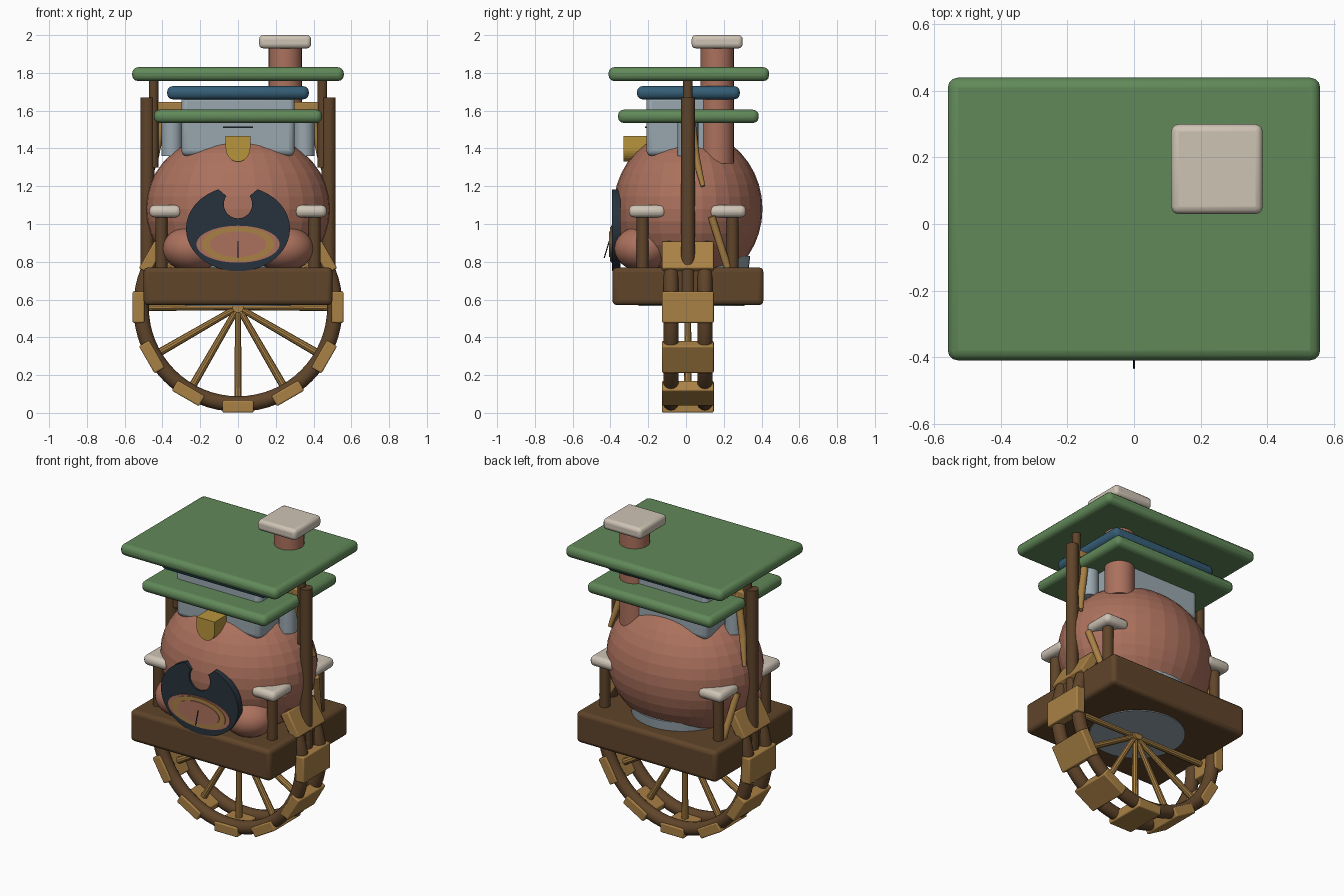
import bpy, bmesh, math
from mathutils import Vector

cube = bpy.data.objects.get("Cube")
if cube:
    bpy.data.objects.remove(cube, do_unlink=True)


def material(name, rgb):
    m = bpy.data.materials.new(name)
    m.use_nodes = True
    m.diffuse_color = (*rgb, 1)
    m.node_tree.nodes["Principled BSDF"].inputs["Base Color"].default_value = (*rgb, 1)
    return m


CLAY = material("terracotta", (0.41, 0.165, 0.11))
GREEN = material("leaf green", (0.12, 0.25, 0.10))
CREAM = material("cream", (0.62, 0.55, 0.46))
BROWN = material("dark brown", (0.115, 0.058, 0.023))
GOLD = material("tan wood", (0.40, 0.22, 0.06))
YELLOW = material("mustard", (0.48, 0.30, 0.045))
INK = material("charcoal blue", (0.02, 0.032, 0.045))
BLUE = material("slate blue", (0.035, 0.11, 0.18))
GREY = material("pale blue grey", (0.32, 0.39, 0.43))


def finish(name, mat, smooth=True):
    ob = bpy.context.object
    ob.name = name
    ob.data.materials.append(mat)
    if smooth:
        bpy.ops.object.shade_smooth_by_angle(angle=math.radians(35))
    return ob


def box(name, mat, lo, hi, bevel=0.02, turn=0.0):
    lo, hi = Vector(lo), Vector(hi)
    bpy.ops.mesh.primitive_cube_add(size=1, location=(lo + hi) / 2)
    bpy.context.object.scale = hi - lo
    bpy.ops.object.transform_apply(location=False, rotation=False)
    ob = finish(name, mat)
    ob.rotation_euler.y = turn
    mod = ob.modifiers.new("rounded edges", "BEVEL")
    mod.width, mod.segments = bevel, 3
    return ob


def rod(name, mat, a, b, r1, r2=None, sides=20):
    a, b = Vector(a), Vector(b)
    bpy.ops.mesh.primitive_cone_add(vertices=sides, radius1=r1, radius2=r1 if r2 is None else r2,
                                    depth=(b - a).length, location=(a + b) / 2)
    bpy.context.object.rotation_euler = (b - a).to_track_quat("Z", "Y").to_euler()
    return finish(name, mat)


def ball(name, mat, centre, radii, smooth=True):
    bpy.ops.mesh.primitive_uv_sphere_add(segments=32, ring_count=20, location=centre)
    bpy.context.object.scale = radii
    return finish(name, mat, smooth)


def plate(name, mat, outline, front, depth):
    """Extrude an (x, z) outline backwards from the given front y."""
    bm = bmesh.new()
    face = bm.faces.new([bm.verts.new((x, front, z)) for x, z in outline])
    extruded = bmesh.ops.extrude_face_region(bm, geom=[face])["geom"]
    bmesh.ops.translate(bm, vec=(0, depth, 0),
                        verts=[v for v in extruded if isinstance(v, bmesh.types.BMVert)])
    bmesh.ops.recalc_face_normals(bm, faces=bm.faces)
    me = bpy.data.meshes.new(name)
    bm.to_mesh(me)
    bm.free()
    ob = bpy.data.objects.new(name, me)
    bpy.context.collection.objects.link(ob)
    me.materials.append(mat)
    return ob


def arc(cz, rx, rz, start, end, n=40):
    steps = [math.radians(start + (end - start) * i / n) for i in range(n + 1)]
    return [(rx * math.cos(t), cz + rz * math.sin(t)) for t in steps]


# Round body with cheeks and a pale seat beneath it
ball("body", CLAY, (0, 0.01, 1.08), (0.49, 0.395, 0.42), smooth=False)
for side in (-1, 1):
    ball("cheek", CLAY, (side * 0.24, -0.23, 0.87), (0.16, 0.15, 0.12))
rod("body_seat", GREY, (0, 0.03, 0.565), (0, 0.03, 0.83), 0.28, 0.31, 40)

# Platform
box("platform", BROWN, (-0.5, -0.39, 0.57), (0.5, 0.41, 0.77), 0.025)

# Upper room, floors and roof
box("upper_room", GREY, (-0.3, -0.21, 1.36), (0.3, 0.22, 1.68), 0.03)
box("lower_eave", GREEN, (-0.445, -0.36, 1.535), (0.445, 0.385, 1.605), 0.03)
box("middle_eave", BLUE, (-0.375, -0.26, 1.66), (0.375, 0.285, 1.73), 0.03)
box("top_roof", GREEN, (-0.56, -0.41, 1.757), (0.56, 0.44, 1.83), 0.03)
box("window_sill", INK, (-0.08, -0.218, 1.508), (0.08, -0.21, 1.516), 0.001)

# Chimney
rod("chimney", CLAY, (0.25, 0.165, 1.32), (0.25, 0.165, 1.95), 0.088, sides=28)
box("chimney_cap", CREAM, (0.112, 0.03, 1.93), (0.387, 0.3, 2.0), 0.022)

# Rounded tab below the eave
tab = [(-0.065, 1.465)] + arc(1.40, 0.065, 0.07, 180, 360, 16) + [(0.065, 1.465)]
plate("front_tab", YELLOW, tab, -0.33, 0.14)

# Face plate with a keyhole notch, and the layered mouth
outline = arc(0.975, 0.275, 0.225, 68, -248, 64) + arc(1.105, 0.075, 0.075, 145, 395, 24)
plate("face_plate", INK, outline, -0.392, 0.045)
for name, mat, rx, rz, y in (("mouth_base", CLAY, 0.22, 0.098, -0.398),
                             ("mouth_ring", GOLD, 0.19, 0.092, -0.403),
                             ("mouth_inside", CLAY, 0.15, 0.068, -0.408)):
    plate(name, mat, arc(0.893, rx, rz, 0, 352.5, 47), y, 0.02)
rod("mouth_pin", INK, (0, -0.40, 0.93), (0, -0.433, 0.82), 0.003, sides=6)

# Wheel: twin rims, clamps and spokes
HUB, MID = 0.56, 0.01
for y in (MID - 0.09, MID + 0.09):
    bpy.ops.mesh.primitive_torus_add(major_radius=0.513, minor_radius=0.041, major_segments=64,
                                     minor_segments=14, location=(0, y, HUB),
                                     rotation=(math.pi / 2, 0, 0))
    finish("wheel_rim", BROWN)
for i in range(12):
    a = math.radians(30 * i)
    c, s = math.cos(a), math.sin(a)
    x, z = 0.527 * c, HUB + 0.527 * s
    box("rim_clamp", GOLD, (x - 0.031, MID - 0.137, z - 0.083),
        (x + 0.031, MID + 0.137, z + 0.083), 0.008, turn=-a)
    rod("spoke", GOLD, (0, MID, HUB), (0.5 * c, MID, HUB + 0.5 * s), 0.016, 0.021, 10)
rod("hub", GOLD, (0, MID - 0.03, HUB), (0, MID + 0.03, HUB), 0.03)

# Side poles, ears and braces
box("cross_beam", GOLD, (-0.44, 0.0, 1.60), (0.44, 0.04, 1.645), 0.008)
for side in (-1, 1):
    rod("side_pole", BROWN, (side * 0.48, MID, 0.6), (side * 0.48, MID, 1.67), 0.037)
    rod("roof_pole", BROWN, (side * 0.447, MID, 1.3), (side * 0.447, MID, 1.77), 0.025)
    rod("ear", GREY, (side * 0.35, MID, 1.36), (side * 0.35, MID, 1.56), 0.055)
    rod("upper_brace", GOLD, (side * 0.385, 0.02, 1.62), (side * 0.44, 0.05, 1.36), 0.022)
    rod("middle_brace", GOLD, (side * 0.44, 0.05, 1.36), (side * 0.48, 0.09, 1.2), 0.022, 0.012)
    rod("lower_brace", GOLD, (side * 0.46, 0.135, 1.04), (side * 0.42, 0.22, 0.77), 0.02)
    # Corner posts with padded caps
    for y in (-0.205, 0.22):
        post_y = y * 1.12
        rod("corner_post", BROWN, (side * 0.405, post_y, 0.75), (side * 0.405, post_y, 1.05), 0.032)
        box("post_cap", CREAM, (side * 0.385 - 0.085, y - 0.098, 1.035),
            (side * 0.385 + 0.085, y + 0.098, 1.1), 0.028)
